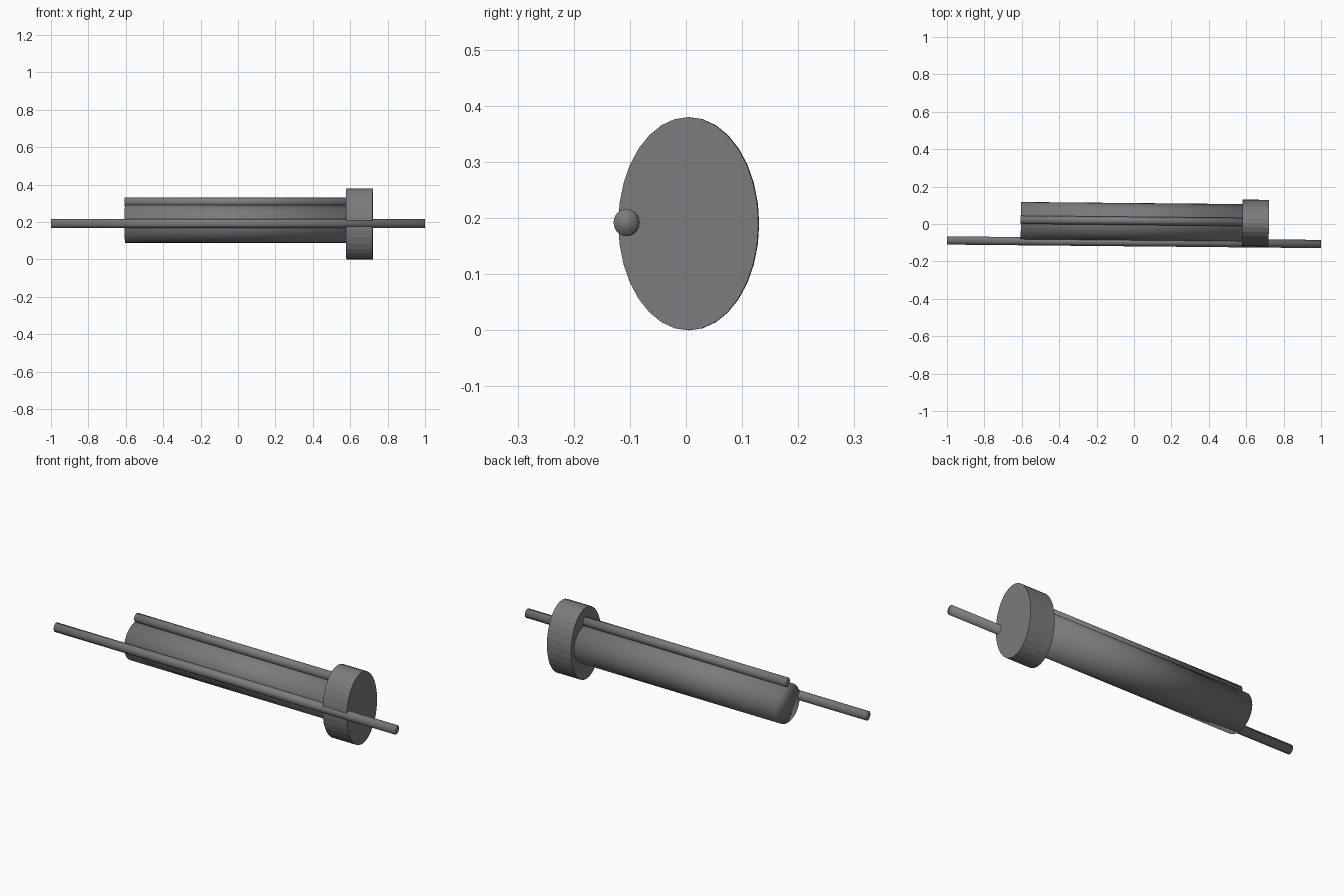
import bpy, math
from mathutils import Matrix

if "Cube" in bpy.data.objects:
    bpy.data.objects.remove(bpy.data.objects["Cube"])

grey = bpy.data.materials.new("dark_grey")
grey.diffuse_color = (0.2, 0.2, 0.2, 1)
grey.use_nodes = True
grey.node_tree.nodes["Principled BSDF"].inputs["Base Color"].default_value = grey.diffuse_color

TILT = -0.0095  # the whole model is turned slightly about z


def rod(name, x0, x1, y, z, ry, rz, sides, smooth):
    """Elliptical cylinder along x; y is its centre height at x = 0."""
    bpy.ops.mesh.primitive_cylinder_add(vertices=sides, radius=1, depth=1)
    ob = bpy.context.object
    ob.name = name
    xm = (x0 + x1) / 2
    ob.data.transform(
        Matrix.Translation((xm, y + TILT * xm, z))
        @ Matrix.Rotation(TILT, 4, 'Z')
        @ Matrix.Diagonal((x1 - x0, ry, rz, 1))
        @ Matrix.Rotation(math.pi / 2, 4, 'Y'))
    for p in ob.data.polygons:
        p.use_smooth = smooth
    ob.data.materials.append(grey)
    return ob


# main barrel with its flat-sided end disc
rod("barrel", -0.605, 0.585, 0.011, 0.19, 0.101, 0.101, 32, True)
rod("end_disc", 0.579, 0.721, 0.011, 0.19, 0.125, 0.19, 32, False)
# long thin rod along the front, short one along the top
rod("side_rod", -1.0, 1.0, -0.0975, 0.192, 0.022, 0.024, 32, True)
rod("top_rod", -0.607, 0.585, 0.0165, 0.306, 0.022, 0.024, 32, True)
